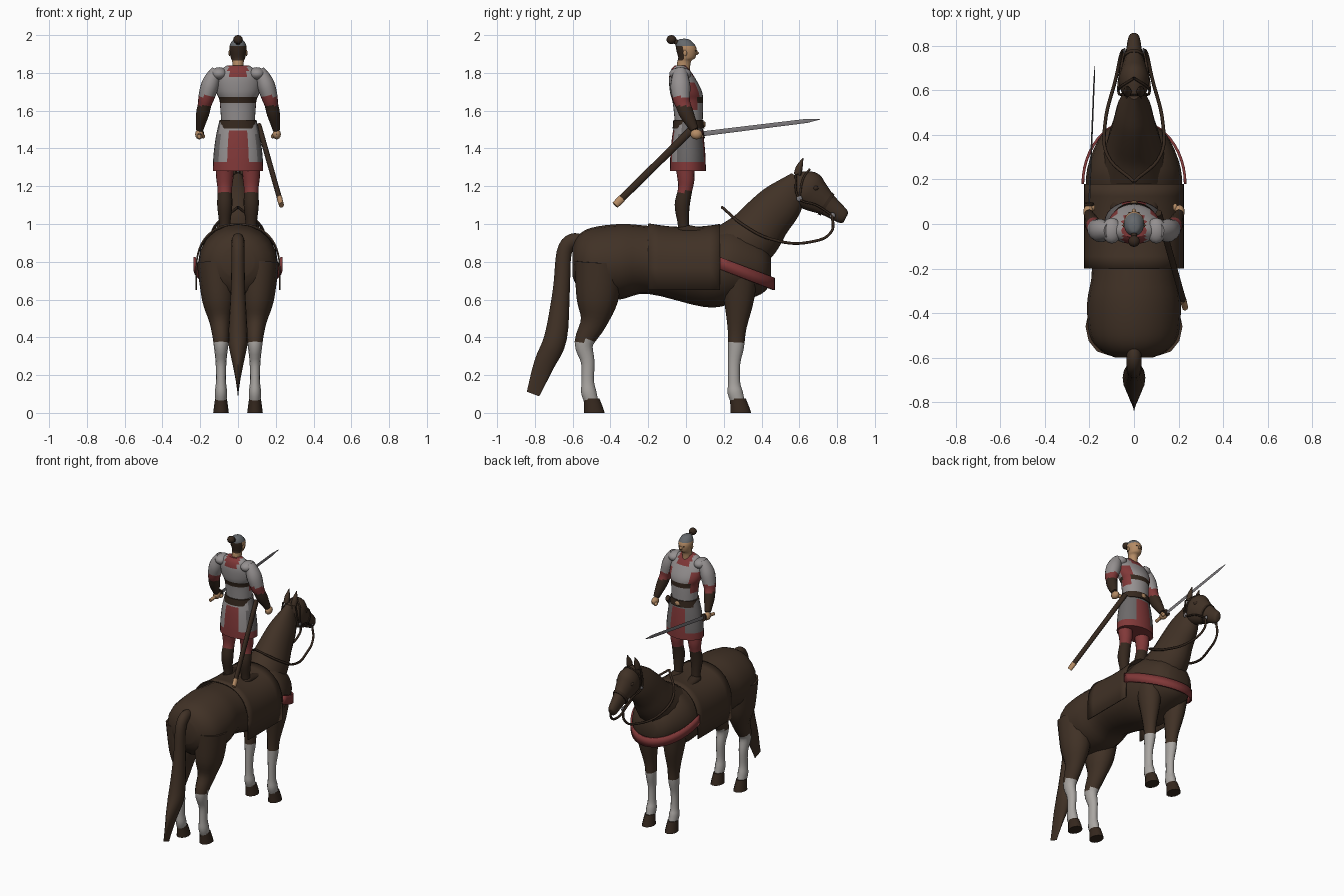
import bpy, bmesh, math
from mathutils import Vector

cube = bpy.data.objects.get("Cube")
if cube:
    bpy.data.objects.remove(cube, do_unlink=True)

COLOURS = {
    "horse_brown": (.052, .031, .019), "dark_leather": (.036, .021, .013),
    "sock_white": (.4, .38, .36), "armour_grey": (.3, .28, .28),
    "dark_mail": (.15, .14, .14), "cloth_red": (.22, .04, .04),
    "skin": (.46, .26, .13), "steel": (.2, .19, .2), "cap_grey": (.13, .14, .15),
}
MATS = {}
for key, rgb in COLOURS.items():
    material = bpy.data.materials.new(key)
    material.use_nodes = True
    material.diffuse_color = (*rgb, 1)
    material.node_tree.nodes["Principled BSDF"].inputs["Base Color"].default_value = (*rgb, 1)
    MATS[key] = material


def add_mesh(name, bm, colour):
    """Turn a bmesh into an object; colour is a name or a rule on face centres."""
    bmesh.ops.recalc_face_normals(bm, faces=bm.faces)
    mesh = bpy.data.meshes.new(name)
    used = []
    for face in bm.faces:
        key = colour(face.calc_center_median()) if callable(colour) else colour
        if key not in used:
            used.append(key)
            mesh.materials.append(MATS[key])
        face.material_index = used.index(key)
    bm.to_mesh(mesh)
    bm.free()
    ob = bpy.data.objects.new(name, mesh)
    bpy.context.collection.objects.link(ob)
    bpy.ops.object.select_all(action='DESELECT')
    ob.select_set(True)
    bpy.context.view_layer.objects.active = ob
    bpy.ops.object.shade_smooth_by_angle(angle=math.radians(45))
    return ob


def skin_rows(name, rows, colour, closed):
    """Join rows of points with quads; closed rows make a capped tube."""
    bm = bmesh.new()
    rings = [[bm.verts.new(p) for p in row] for row in rows]
    count = len(rows[0])
    for low, high in zip(rings, rings[1:]):
        for i in range(count if closed else count - 1):
            j = (i + 1) % count
            bm.faces.new((low[i], low[j], high[j], high[i]))
    if closed:
        bm.faces.new(rings[0])
        bm.faces.new(rings[-1])
    return add_mesh(name, bm, colour)


def sheet(name, rows, colour, thickness):
    ob = skin_rows(name, rows, colour, False)
    mod = ob.modifiers.new("thickness", 'SOLIDIFY')
    mod.thickness, mod.offset = thickness, 0


def spline(points, steps):
    """Resample control points with a smooth curve."""
    ctrl = [Vector(p) for p in (points[0], *points, points[-1])]
    out = []
    for a, b, c, d in zip(ctrl, ctrl[1:], ctrl[2:], ctrl[3:]):
        for i in range(steps):
            t = i / steps
            bend = (a * 2 - b * 5 + c * 4 - d) * t + (b * 3 - a - c * 3 + d) * t * t
            out.append(b + (c - a + bend) * (t / 2))
    return out + [ctrl[-1]]


def value(rule, y, z):
    return rule(y, z) if callable(rule) else rule


def loft(name, rows, colour, wide=1, x=0, sides=16, steps=4, axis=None):
    """Elliptical tube along rows of y, z, depth radius; width and x may be rules of y, z."""
    path = spline(rows, steps) if steps > 1 else [Vector(r) for r in rows]
    centres = [Vector((value(x, y, z), y, z)) for y, z, _ in path]
    rings = []
    for i, (y, z, radius) in enumerate(path):
        along = Vector(axis) if axis else centres[min(i + 1, len(path) - 1)] - centres[max(i - 1, 0)]
        along.normalize()
        across = (Vector((1, 0, 0)) - along * along.x).normalized() * radius * value(wide, y, z)
        deep = along.cross(across).normalized() * radius
        turns = [math.tau * j / sides for j in range(sides)]
        rings.append([centres[i] + across * math.cos(w) + deep * math.sin(w) for w in turns])
    return skin_rows(name, rings, colour, True)


def ball(name, centre, size, colour, segments=10):
    bm = bmesh.new()
    bmesh.ops.create_uvsphere(bm, u_segments=segments, v_segments=segments, radius=1)
    bmesh.ops.scale(bm, vec=size, verts=bm.verts)
    bmesh.ops.translate(bm, vec=centre, verts=bm.verts)
    add_mesh(name, bm, colour)


def cord(name, side, points, radius):
    curve = bpy.data.curves.new(name, 'CURVE')
    curve.dimensions, curve.bevel_depth, curve.bevel_resolution = '3D', radius, 1
    curve.resolution_u = 6
    strand = curve.splines.new('BEZIER')
    strand.bezier_points.add(len(points) - 1)
    for knot, (x, y, z) in zip(strand.bezier_points, points):
        knot.co = (x * side, y, z)
        knot.handle_left_type = knot.handle_right_type = 'AUTO'
    curve.materials.append(MATS["dark_leather"])
    bpy.context.collection.objects.link(bpy.data.objects.new(name, curve))


UP, FORWARD = (0, 0, 1), (0, 1, 0)

# Horse trunk, neck, head and tail
loft("horse_body", [(-.6, .8, .08), (-.57, .8, .14), (-.5, .79, .19), (-.35, .8, .2), (-.2, .81, .18),
                    (.1, .76, .2), (.25, .78, .2), (.4, .77, .14), (.45, .76, .07)],
     "horse_brown", wide=1.05, sides=20, axis=FORWARD)
loft("horse_neck", [(.2, .82, .16), (.34, .92, .15), (.43, 1.03, .13), (.52, 1.13, .11), (.6, 1.24, .05)],
     "horse_brown", wide=lambda y, z: 1.2 - y)
loft("horse_head", [(.56, 1.23, .05), (.63, 1.19, .1), (.68, 1.15, .09), (.75, 1.1, .06), (.83, 1.04, .04),
                    (.845, 1.03, .02)], "horse_brown", wide=.68)
loft("tail", [(-.54, .91, .03), (-.6, .91, .04), (-.645, .85, .04), (-.66, .65, .045), (-.69, .4, .06),
              (-.75, .26, .055), (-.81, .1, .035)], "horse_brown", wide=lambda y, z: min(.85, z * 3 - .25))
loft("noseband", [(.735, 1.11, .07), (.75, 1.1, .066)], "dark_leather", wide=.72, steps=1)

HORSE_LEGS = {
    "hind": [(-.46, .8, .13), (-.47, .6, .11), (-.49, .48, .07), (-.54, .37, .05), (-.52, .27, .036),
             (-.52, .17, .033), (-.515, .11, .04), (-.5, .06, .036)],
    "fore": [(.28, .74, .1), (.28, .6, .08), (.27, .45, .05), (.265, .35, .042), (.255, .26, .032),
             (.255, .16, .032), (.26, .11, .04), (.275, .06, .036)],
}


def horse_leg_colour(c):
    return "sock_white" if c.z < .38 else "horse_brown"


def rider_leg_colour(c):
    return "cloth_red" if c.z > 1.17 else "dark_leather"


def arm_colour(c):
    if c.z > 1.675:
        return "armour_grey"
    return "cloth_red" if c.z > 1.625 else "dark_leather"


for s, side in ((1, "left"), (-1, "right")):
    # Horse legs and hooves
    for pair, rows in HORSE_LEGS.items():
        loft(f"{side}_{pair}_leg", rows, horse_leg_colour, wide=.8, sides=12,
             x=lambda y, z: s * (.09 + max(0, z - .4) * .06))
        foot = rows[-1][0]
        loft(f"{side}_{pair}_hoof", [(foot, .075, .042), (foot + .01, .03, .05), (foot + .015, 0, .055)],
             "dark_leather", wide=.75, x=s * .09, sides=12, steps=1, axis=UP)

    # Ears, eyes and bridle
    loft(f"{side}_horse_ear", [(.59, 1.26, .02), (.6, 1.3, .018), (.62, 1.35, .002)],
         "horse_brown", x=s * .03, sides=8)
    ball(f"{side}_horse_eye", (s * .056, .685, 1.19), (.01, .016, .013), "dark_leather")
    cheek, bit = (.07, .6, 1.135), (.043, .775, 1.045)
    cord(f"{side}_cheek_strap", s, [(.05, .58, 1.26), cheek, (.06, .69, 1.1), bit], .006)
    cord(f"{side}_brow_strap", s, [(0, .655, 1.29), (.055, .62, 1.24), cheek], .006)
    cord(f"{side}_rein", s, [bit, (.055, .77, .96), (.08, .66, .905), (.13, .45, .92), (.12, .31, .99), (0, .19, 1.09)], .008)
    for label, (x, y, z) in (("cheek", cheek), ("bit", bit)):
        ball(f"{side}_{label}_buckle", (s * x, y, z), (.006, .016, .016), "steel")

    # Rider legs and shoes
    loft(f"{side}_leg", [(-.01, 1.33, .05), (0, 1.24, .045), (-.005, 1.18, .038), (-.02, 1.1, .04),
                         (-.015, 1.01, .03), (-.01, .95, .028)], rider_leg_colour, x=s * .07)
    loft(f"{side}_shoe", [(-.04, .965, .015), (-.01, .97, .027), (.06, .962, .023), (.11, .957, .018),
                          (.13, .955, .008)], "dark_leather", wide=1.4, sides=12,
         x=lambda y, z: s * (.07 + max(0, y) * .1))

    # Rider arms: armoured sleeve, red cuff, bracer and hand
    loft(f"{side}_arm", [(-.03, 1.81, .035), (-.03, 1.74, .052), (-.025, 1.67, .047), (-.015, 1.63, .04),
                         (.005, 1.58, .038), (.045, 1.5, .022)], arm_colour, wide=.9,
         x=lambda y, z: s * (.09 + .2 * math.sqrt(max(0, 1.82 - z))))
    ball(f"{side}_shoulder_guard", (s * .1, -.03, 1.795), (.045, .058, .035), "armour_grey", 14)
    ball(f"{side}_hand", (s * .205, .055, 1.475), (.023, .032, .027), "skin")
    ball(f"{side}_thumb", (s * .185, .075, 1.465), (.011, .018, .012), "skin")
    ball(f"{side}_ear", (s * .045, -.005, 1.905), (.006, .01, .016), "skin")
    ball(f"{side}_eye", (s * .018, .051, 1.917), (.007, .004, .004), "dark_leather")

# Breast strap swept round the chest
sweep = [math.pi * (i / 24 - .5) for i in range(25)]
sheet("breast_strap", [[(.23 * math.sin(w), .18 + .285 * math.cos(w), lift - .11 * math.cos(w)) for w in sweep]
                       for lift in (.76, .825)], "cloth_red", .012)

# Saddle blanket draped over the back
drape = []
for i in range(8):
    y = -.2 + .38 * i / 7
    ridge = .98 + y * y / 2
    arch = []
    for w in sweep:
        bulge = math.copysign(abs(math.sin(w)) ** .88, w)
        arch.append((.22 * bulge, y, .77 + (ridge - .77) * abs(math.cos(w)) ** .88))
    drape.append([(-.22, y, .65), *arch, (.22, y, .65)])
sheet("saddle_blanket", drape, "horse_brown", .008)


# Rider coat, cuirass and belt
def skirt_colour(c):
    if c.z < 1.33 or (abs(c.x) < .05 and c.z < 1.49):
        return "cloth_red"
    return "armour_grey" if abs(c.x) < .095 and c.y < 0 else "dark_mail"


def cuirass_colour(c):
    collar = c.z > 1.775 and abs(c.x) < .05
    armpit = abs(c.x) > .075 and c.y > 0 and 1.6 < c.z < 1.75
    if collar or armpit:
        return "cloth_red"
    return "dark_leather" if 1.645 < c.z < 1.67 else "armour_grey"


loft("coat_skirt", [(.01, 1.28, .095), (.01, 1.36, .093), (.01, 1.46, .084), (.012, 1.55, .07)],
     skirt_colour, wide=1.4, sides=28, steps=6, axis=UP)
loft("cuirass", [(.015, 1.53, .073), (.01, 1.64, .08), (0, 1.7, .085), (-.02, 1.77, .07), (-.03, 1.815, .05),
                 (-.03, 1.84, .03)], cuirass_colour, wide=lambda y, z: 1.2 + max(0, z - 1.66) * 4,
     sides=28, steps=6, axis=UP)
loft("belt", [(.013, 1.505, .084), (.013, 1.55, .08)], "dark_leather", wide=1.23, sides=28, steps=1, axis=UP)
ball("belt_buckle", (0, .097, 1.528), (.018, .007, .016), "skin")


# Rider head, nose, cap and topknot
def head_colour(c):
    if c.z > 1.945:
        return "cap_grey"
    return "dark_leather" if c.y < -.012 and c.z > 1.865 else "skin"


loft("head", [(-.015, 1.81, .036), (-.01, 1.86, .036), (.004, 1.88, .045), (.003, 1.92, .054),
              (-.004, 1.95, .05), (-.01, 1.975, .03), (-.01, 1.981, .005)],
     head_colour, wide=.85, sides=20, axis=UP)
loft("nose", [(.05, 1.925, .004), (.06, 1.905, .009), (.055, 1.896, .006)], "skin", sides=8, steps=1, axis=UP)
ball("topknot", (0, -.077, 1.976), (.026, .026, .024), "dark_leather", 14)
loft("topknot_band", [(-.035, 1.955, .016), (-.065, 1.97, .012)], "dark_leather", steps=1)


# Sword in the right hand, scabbard hung from the left hip
def sword_x(y, z):
    return -.205 + y * .04


def scabbard_x(y, z):
    return .125 - y * .28


loft("sword_blade", [(.09, 1.478, .013), (.64, 1.546, .011), (.71, 1.555, .002)],
     "steel", wide=.3, x=sword_x, sides=4, steps=1)
loft("sword_grip", [(-.02, 1.464, .011), (.09, 1.478, .011)], "skin", x=sword_x, steps=1)
loft("sword_guard", [(.085, 1.477, .025), (.095, 1.479, .025)], "dark_leather", wide=.85, x=sword_x, steps=1)
loft("scabbard", [(.05, 1.52, .02), (-.34, 1.135, .019)], "dark_leather", wide=.7, x=scabbard_x, steps=1)
loft("scabbard_tip", [(-.34, 1.135, .021), (-.375, 1.1, .019)], "skin", wide=.7, x=scabbard_x, steps=1)
